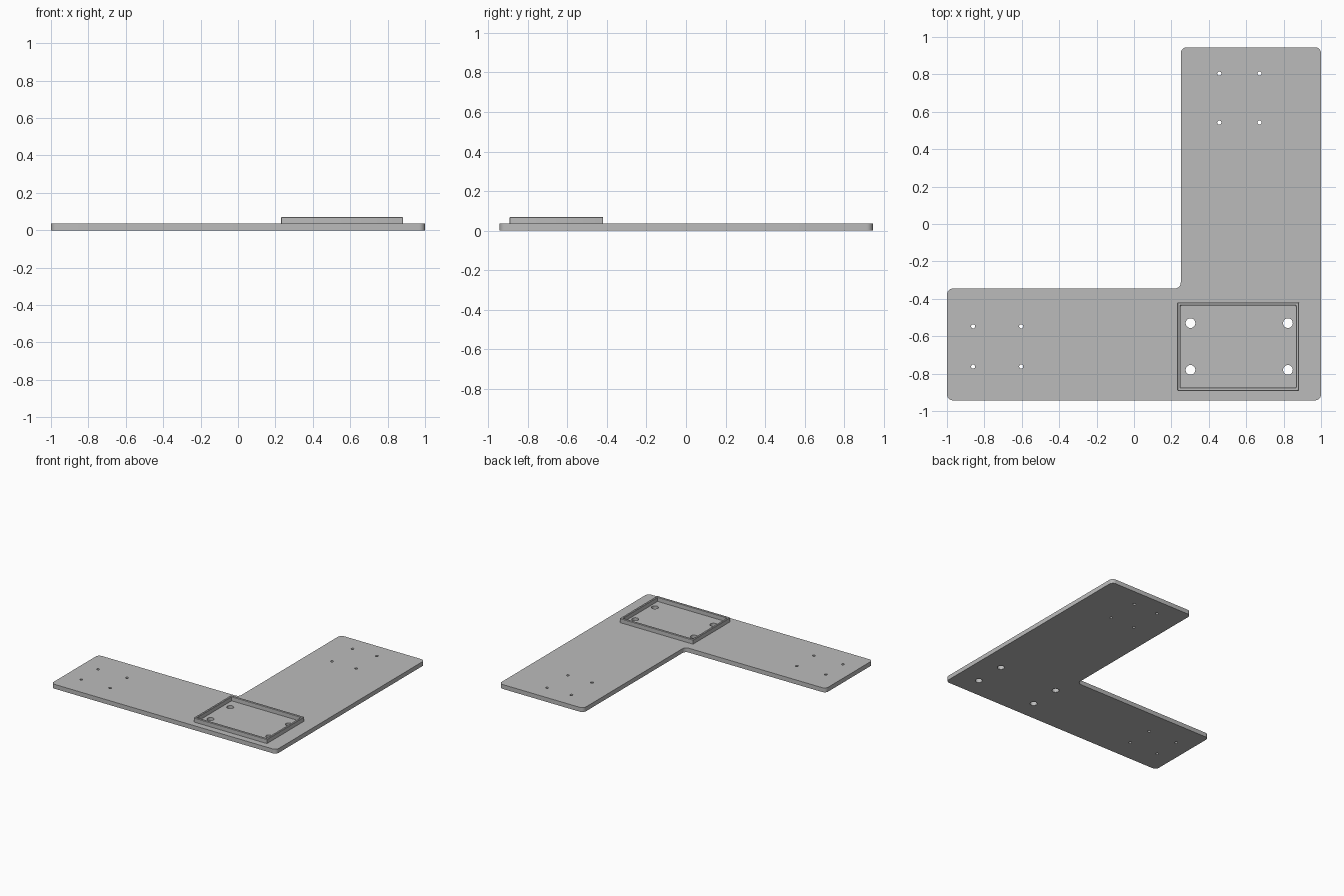
import bpy, bmesh
from math import cos, sin, pi
from mathutils import Vector

cube = bpy.data.objects.get("Cube")
if cube:
    bpy.data.objects.remove(cube, do_unlink=True)

grey = bpy.data.materials.new("light grey")
grey.use_nodes = True
COLOUR = (0.5, 0.5, 0.5, 1)
grey.diffuse_color = COLOUR
grey.node_tree.nodes["Principled BSDF"].inputs["Base Color"].default_value = COLOUR

THICK = 0.035
TOP = 0.07


def rounded(corners, radius, steps=6):
    """Outline with every right-angled corner filleted."""
    pts = [Vector(c) for c in corners]
    out = []
    for i, c in enumerate(pts):
        a = (pts[i - 1] - c).normalized()
        b = (pts[(i + 1) % len(pts)] - c).normalized()
        centre = c + radius * (a + b)
        for k in range(steps + 1):
            t = k / steps * pi / 2
            out.append(centre - radius * (b * cos(t) + a * sin(t)))
    return out


def circle(x, y, radius, sides=24):
    return [Vector((x + radius * cos(2 * pi * k / sides),
                    y + radius * sin(2 * pi * k / sides))) for k in range(sides)]


def finish(bm, name):
    bmesh.ops.recalc_face_normals(bm, faces=bm.faces)
    mesh = bpy.data.meshes.new(name)
    bm.to_mesh(mesh)
    bm.free()
    mesh.materials.append(grey)
    obj = bpy.data.objects.new(name, mesh)
    bpy.context.collection.objects.link(obj)
    bpy.ops.object.select_all(action='DESELECT')
    obj.select_set(True)
    bpy.context.view_layer.objects.active = obj
    bpy.ops.object.shade_smooth_by_angle(angle=0.6)


# L-shaped plate with three groups of through holes
outline = rounded([(-1, -0.943), (1, -0.943), (1, 0.945), (0.25, 0.945),
                   (0.25, -0.345), (-1, -0.345)], 0.032)
loops = [outline]
for xs, ys, radius in [((-0.86, -0.603), (-0.547, -0.762), 0.011),
                       ((0.456, 0.671), (0.804, 0.542), 0.011),
                       ((0.302, 0.823), (-0.53, -0.78), 0.026)]:
    loops += [circle(x, y, radius) for x in xs for y in ys]

bm = bmesh.new()
edges = []
for loop in loops:
    vs = [bm.verts.new((p.x, p.y, 0)) for p in loop]
    edges += [bm.edges.new((v, vs[i - 1])) for i, v in enumerate(vs)]
bmesh.ops.triangle_fill(bm, use_beauty=True, edges=edges)
grown = bmesh.ops.extrude_face_region(bm, geom=bm.faces[:], use_keep_orig=True)
bmesh.ops.translate(bm, vec=(0, 0, THICK),
                    verts=[g for g in grown["geom"] if isinstance(g, bmesh.types.BMVert)])
finish(bm, "base_plate")

# Raised rim: a wall section carried round a rectangle
X0, X1, Y0, Y1 = 0.231, 0.882, -0.892, -0.419
section = [(0, THICK - 0.005), (0, TOP - 0.003), (0.003, TOP), (0.014, TOP),
           (0.017, TOP - 0.003), (0.017, THICK - 0.005)]
bm = bmesh.new()
rings = []
for inset, z in section:
    ring = rounded([(X0 + inset, Y0 + inset), (X1 - inset, Y0 + inset),
                    (X1 - inset, Y1 - inset), (X0 + inset, Y1 - inset)], 0.005, 3)
    rings.append([bm.verts.new((p.x, p.y, z)) for p in ring])
for j, ring in enumerate(rings):
    below = rings[j - 1]
    for i in range(len(ring)):
        bm.faces.new((below[i - 1], below[i], ring[i], ring[i - 1]))
finish(bm, "tray_rim")
